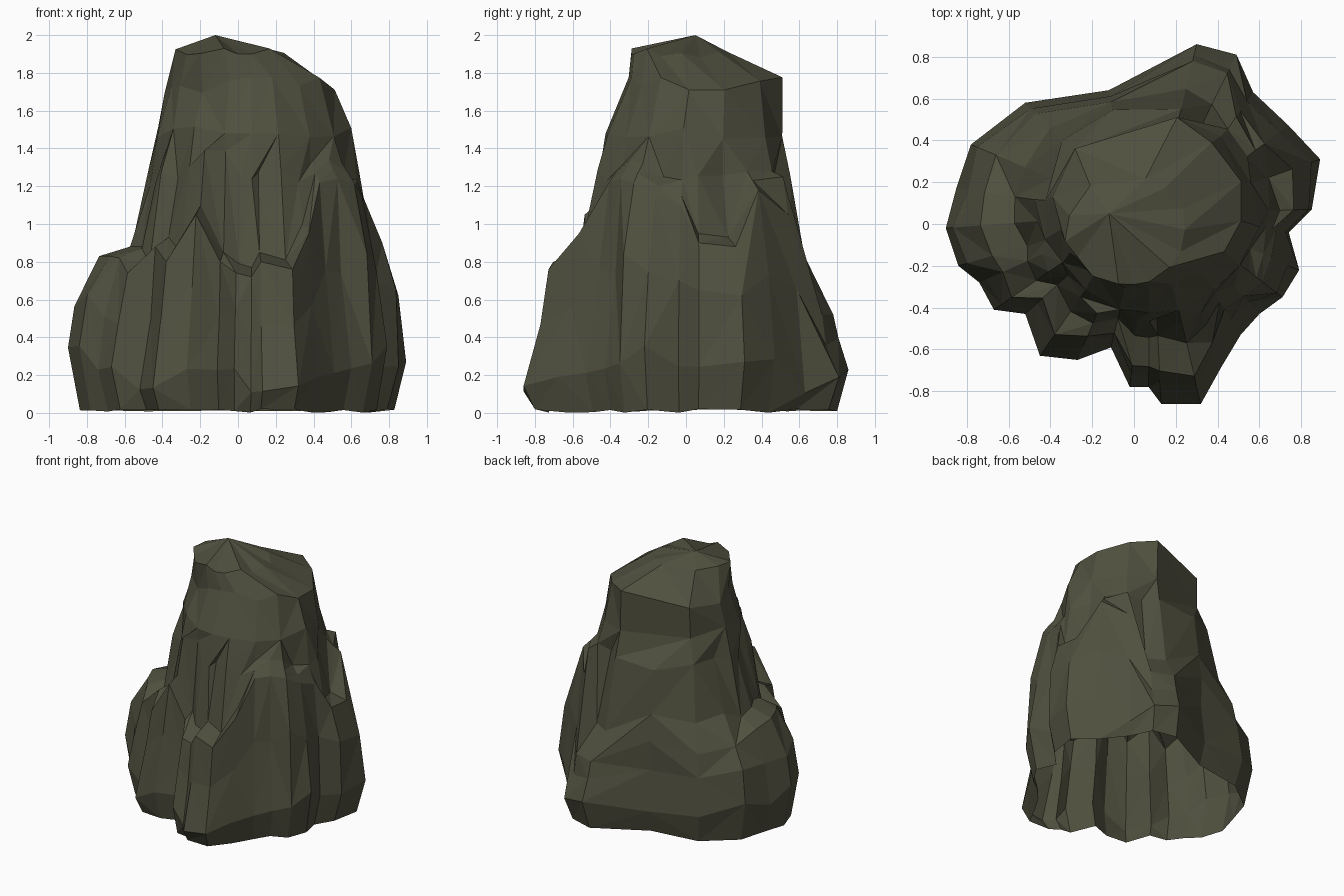
import bpy, bmesh, math, random
from mathutils import Vector

if "Cube" in bpy.data.objects:
    bpy.data.objects.remove(bpy.data.objects["Cube"])

random.seed(11)

# footprint corners (x, y) and the ledge height of the buttress above each one
columns = [
    (.30, .86, .52), (.49, .81, .52), (.57, .63, 1.05), (.74, .47, 1.18),
    (.89, .31, .88), (.85, .07, .90), (.74, -.04, 1.10), (.79, -.22, 1.15),
    (.71, -.35, 1.22), (.60, -.43, 1.24), (.51, -.53, 1.22), (.42, -.68, .95),
    (.32, -.86, .76), (.13, -.86, .80), (.07, -.78, .72), (-.02, -.78, .74),
    (-.11, -.59, .80), (-.27, -.65, 1.05), (-.45, -.63, .80), (-.52, -.43, .88),
    (-.67, -.41, .74), (-.74, -.28, .82), (-.84, -.20, .83), (-.90, -.02, .83),
    (-.85, .17, .80), (-.78, .38, .72), (-.52, .58, .68), (-.12, .64, .72),
]
n = len(columns)


def oval(p, cx, cy, a, b, k):
    """Point on an offset oval in the direction of footprint corner p."""
    t = math.atan2(p.y - cy, p.x - cx)
    return Vector((cx + a * k * math.cos(t), cy + b * k * math.sin(t)))


def column_points(i):
    """Points of one buttress from the ground to the crown."""
    x, y, h = columns[i]
    base = Vector((x, y))
    groove = .91 if i % 3 == 1 else random.uniform(.97, 1.03)
    mid = oval(base, .08, .05, .56, .52, groove)
    front = -.42 < x < -.05 and y < -.4
    back = y > .35 and x < .58
    side = abs(x) > .6
    zm = max(1.26 + random.uniform(-.05, .05), h + .1) + (.16 if front else 0)
    zb = random.uniform(.2, .36) if side else random.uniform(.1, .24)
    f = min(max(.36 + .6 * (h - .8), .26), .64)      # inset at the ledge
    f1 = f * (.25 if side else .55)                  # inset halfway up
    f2 = .66 if back else max(.75, f + .14)          # inset behind the ledge
    rows = [(base * .93, random.uniform(0, .02)), (base, zb),
            (base.lerp(mid, f1) * random.uniform(.97, 1.01),
             zb + (h - zb) * random.uniform(.45, .65)),
            (base.lerp(mid, f), h),
            (base.lerp(mid, f2) * random.uniform(.98, 1.01),
             h + (.2 if back else .05)),
            (mid, zm)]
    # the upper rock is coarser: neighbouring columns share its corners
    j = i - i % 2
    rnd = random.Random(j + 40)
    b2 = Vector(columns[j][:2])
    m2 = oval(b2, .08, .06, .52, .48, rnd.uniform(.93, 1.02))
    t2 = oval(b2, .07, .10, .46, .42, rnd.uniform(.95, 1.03))
    c2 = oval(b2, -.04, -.02, .29, .28, rnd.uniform(.9, 1.03))
    rows += [(m2, 1.47 + rnd.uniform(-.03, .05)),
             (t2, 1.74 + rnd.uniform(-.05, .04)),
             (c2, 1.91 + rnd.uniform(-.03, .02))]
    return [Vector((p.x, p.y, z)) for p, z in rows]


# craggy rock: a loft through all columns with random facet diagonals
bm = bmesh.new()
grid = []
for i in range(n):
    pts = column_points(i)
    low = [bm.verts.new(p) for p in pts[:6]]
    high = grid[-1][6:] if i % 2 else [bm.verts.new(p) for p in pts[6:]]
    grid.append(low + high)


def face(*vs):
    vs = list(dict.fromkeys(vs))
    if len(vs) > 2:
        bm.faces.new(vs)


for i in range(n):
    a, b = grid[i], grid[(i + 1) % n]
    for r in range(len(a) - 1):
        if random.random() < .5:
            face(a[r], b[r], b[r + 1])
            face(a[r], b[r + 1], a[r + 1])
        else:
            face(a[r], b[r], a[r + 1])
            face(b[r], b[r + 1], a[r + 1])

# crown; the underside stays open
peak = bm.verts.new((-.12, .05, 2))
for i in range(n):
    face(grid[i][-1], grid[(i + 1) % n][-1], peak)
bmesh.ops.recalc_face_normals(bm, faces=bm.faces)

mesh = bpy.data.meshes.new("rock")
bm.to_mesh(mesh)
bm.free()
stone = bpy.data.materials.new("dark olive stone")
stone.diffuse_color = (.08, .08, .05, 1)
stone.use_nodes = True
stone.node_tree.nodes["Principled BSDF"].inputs["Base Color"].default_value = stone.diffuse_color
mesh.materials.append(stone)
bpy.context.collection.objects.link(bpy.data.objects.new("rock", mesh))
